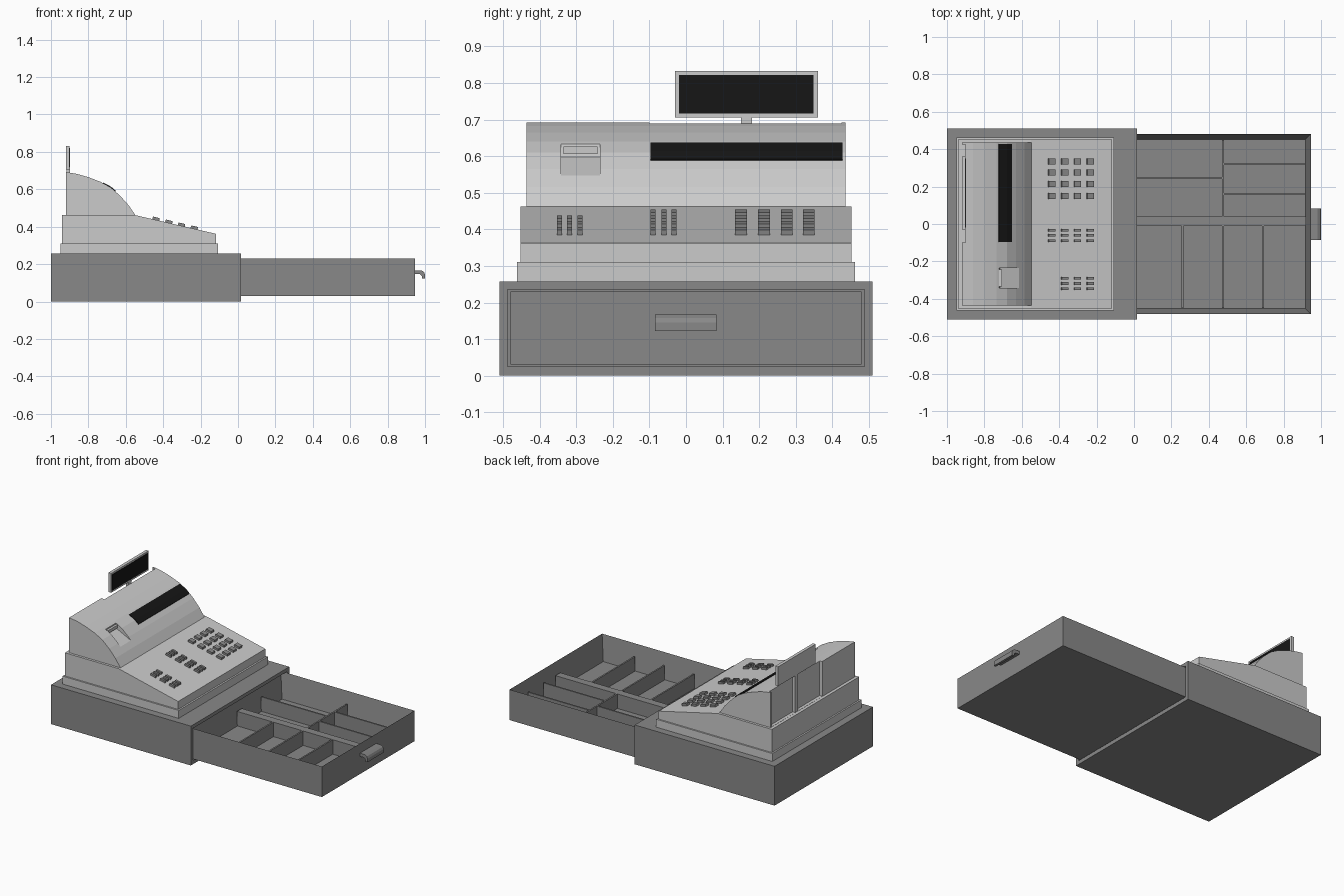
import bpy, bmesh
from mathutils import Vector

if "Cube" in bpy.data.objects:
    bpy.data.objects.remove(bpy.data.objects["Cube"])


def material(name, v):
    m = bpy.data.materials.new(name)
    m.diffuse_color = (v, v, v, 1)
    m.use_nodes = True
    m.node_tree.nodes["Principled BSDF"].inputs["Base Color"].default_value = m.diffuse_color
    return m


DARK = material("dark_grey", 0.25)
BLACK = material("black", 0.008)


def finish(name, bm, mat=None):
    bmesh.ops.recalc_face_normals(bm, faces=bm.faces)
    me = bpy.data.meshes.new(name)
    bm.to_mesh(me)
    bm.free()
    ob = bpy.data.objects.new(name, me)
    bpy.context.collection.objects.link(ob)
    if mat:
        me.materials.append(mat)
    return ob


def add_prism(bm, pts, y0, y1):
    """Extrude an x-z profile from y0 to y1."""
    f = bm.faces.new([bm.verts.new((x, y0, z)) for x, z in pts])
    r = bmesh.ops.extrude_face_region(bm, geom=[f])
    vs = [g for g in r["geom"] if isinstance(g, bmesh.types.BMVert)]
    bmesh.ops.translate(bm, verts=vs, vec=(0, y1 - y0, 0))


def prism(name, pts, y0, y1, mat=None):
    bm = bmesh.new()
    add_prism(bm, pts, y0, y1)
    return finish(name, bm, mat)


def rect(x0, x1, z0, z1):
    return [(x0, z0), (x1, z0), (x1, z1), (x0, z1)]


def box(name, x0, x1, y0, y1, z0, z1, mat=None):
    return prism(name, rect(x0, x1, z0, z1), y0, y1, mat)


def cut(ob, cutter):
    m = ob.modifiers.new("cut", 'BOOLEAN')
    m.operation = 'DIFFERENCE'
    m.solver = 'EXACT'
    m.object = cutter
    cutter.hide_render = True
    cutter.hide_viewport = True


# Drawer housing with a recessed opening at the drawer end
housing = box("drawer_housing", -1, 0.015, -0.51, 0.51, 0, 0.258, DARK)
cut(housing, box("opening_cutter", -0.04, 0.1, -0.487, 0.487, 0.025, 0.235))

# Open drawer tray: floor, walls
bm = bmesh.new()
add_prism(bm, rect(-0.025, 0.945, 0.03, 0.23), -0.48, 0.48)
top = max(bm.faces, key=lambda f: f.calc_center_median().z)
bmesh.ops.inset_region(bm, faces=[top], thickness=0.04)
bmesh.ops.translate(bm, verts=top.verts, vec=(0, 0, -0.165))
finish("drawer", bm, DARK)

# Tray dividers: (x0, x1, y0, y1)
dividers = [(0.0, 0.92, -0.01, 0.04), (0.47, 0.48, 0.03, 0.45),
            (0.0, 0.475, 0.24, 0.25), (0.475, 0.92, 0.315, 0.325),
            (0.475, 0.92, 0.155, 0.165)]
dividers += [(x - 0.005, x + 0.005, -0.45, 0) for x in (0.26, 0.475, 0.69)]
bm = bmesh.new()
for x0, x1, y0, y1 in dividers:
    add_prism(bm, rect(x0, x1, 0.06, 0.16), y0, y1)
finish("tray_dividers", bm, DARK)

# Hooked drawer handle
prism("drawer_handle", [(0.94, 0.167), (0.98, 0.167), (0.994, 0.158), (1, 0.145),
                        (1, 0.122), (0.985, 0.122), (0.982, 0.138), (0.972, 0.146),
                        (0.94, 0.146)], -0.085, 0.083, DARK)

# Stepped body with sloping keyboard
box("body_plinth", -0.95, -0.107, -0.462, 0.462, 0.25, 0.31)
prism("keyboard_body", [(-0.94, 0.30), (-0.118, 0.30), (-0.118, 0.362), (-0.55, 0.462),
                        (-0.94, 0.462)], -0.452, 0.452)

# Curved hood
curve = [(-0.92, 0.692), (-0.86, 0.682), (-0.80, 0.665), (-0.735, 0.64), (-0.68, 0.61),
         (-0.63, 0.565), (-0.585, 0.515), (-0.548, 0.461)]
hood = prism("hood", curve + [(-0.548, 0.45), (-0.92, 0.45)], -0.436, 0.436)
cut(hood, box("back_recess_cutter", -0.95, -0.9, -0.1, 0.425, 0.463, 0.75))
cut(hood, prism("printer_recess_cutter", [(-0.60, 0.54), (-0.55, 0.60), (-0.70, 0.70),
                                          (-0.722, 0.634), (-0.716, 0.598)],
                -0.342, -0.235))
# Receipt printer bar
box("receipt_bar", -0.725, -0.706, -0.335, -0.242, 0.606, 0.626)

# Black operator window following the hood
prism("operator_window", [(-0.722, 0.637), (-0.679, 0.614), (-0.653, 0.592),
                          (-0.66, 0.58), (-0.685, 0.60), (-0.727, 0.625)],
      -0.097, 0.428, BLACK)

# Customer display on a post
box("display_post", -0.918, -0.899, 0.15, 0.18, 0.463, 0.71)
box("customer_display", -0.92, -0.9, -0.03, 0.36, 0.705, 0.832)
box("display_screen", -0.905, -0.898, -0.019, 0.349, 0.716, 0.821, BLACK)

# Keys on the slope: x columns, y rows, row width
cols = (-0.44, -0.371, -0.303, -0.235)
groups = [(cols, (0.335, 0.275, 0.213, 0.15), 0.032),
          (cols, (-0.033, -0.06, -0.09), 0.014),
          (cols[1:], (-0.29, -0.318, -0.346), 0.014)]
d = Vector((0.432, -0.1)).normalized()
n = Vector((-d.y, d.x))
bm = bmesh.new()
for xs, ys, w in groups:
    for x in xs:
        c = Vector((x, 0.462 - (x + 0.55) * 0.1 / 0.432))
        pts = [c + d * a + n * b for a, b in ((-0.02, -0.005), (0.02, -0.005),
                                              (0.018, 0.014), (-0.018, 0.014))]
        for y in ys:
            add_prism(bm, pts, y - w / 2, y + w / 2)
finish("keys", bm, DARK)
